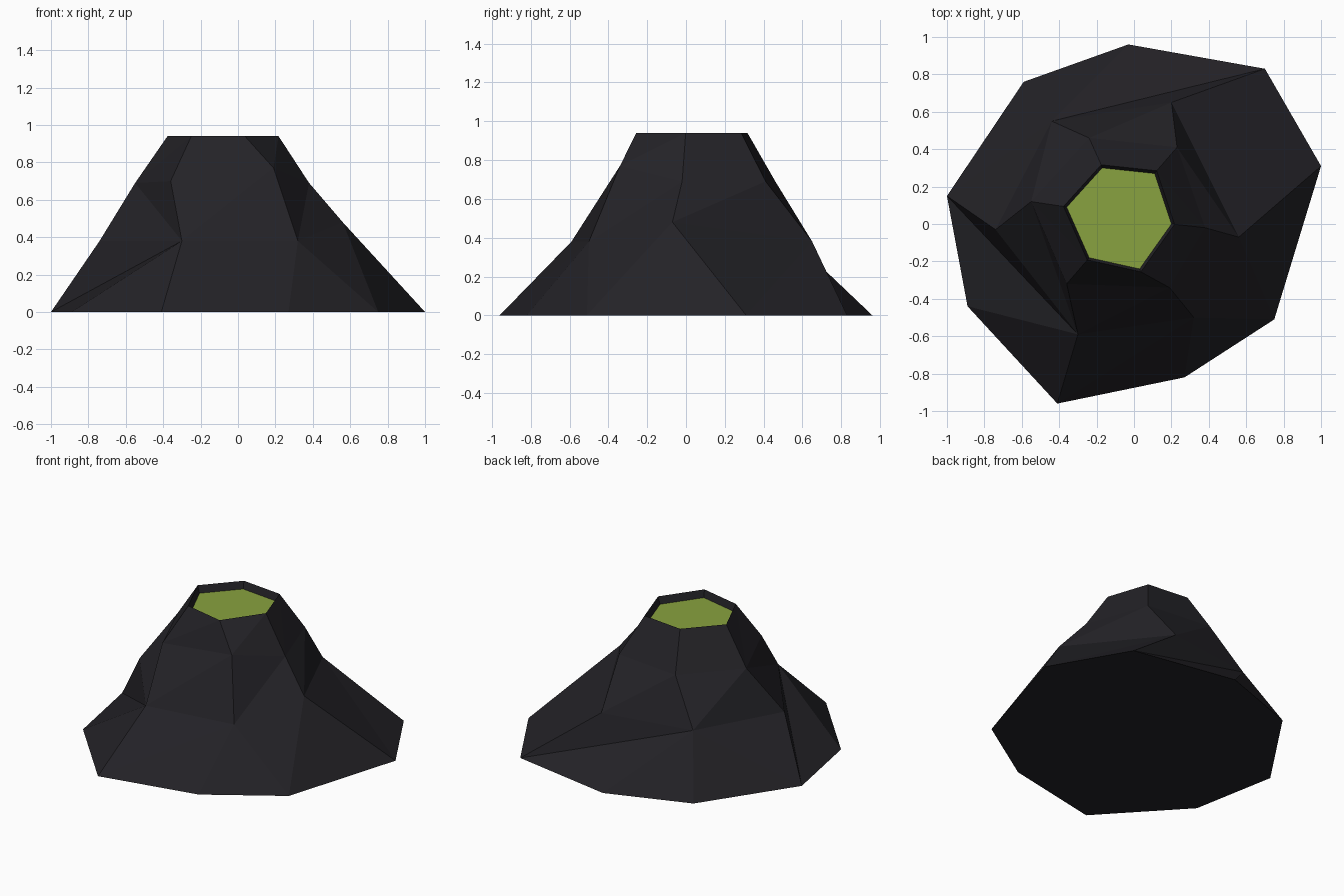
import bpy, bmesh

if "Cube" in bpy.data.objects:
    bpy.data.objects.remove(bpy.data.objects["Cube"])


def make_object(name, bm, color):
    bmesh.ops.recalc_face_normals(bm, faces=bm.faces)
    mesh = bpy.data.meshes.new(name)
    bm.to_mesh(mesh)
    bm.free()
    mat = bpy.data.materials.new(name + "_colour")
    mat.diffuse_color = color
    mat.use_nodes = True
    mat.node_tree.nodes["Principled BSDF"].inputs["Base Color"].default_value = mat.diffuse_color
    mesh.materials.append(mat)
    obj = bpy.data.objects.new(name, mesh)
    bpy.context.collection.objects.link(obj)
    return obj


def ring(bm, points):
    return [bm.verts.new(p) for p in points]


def bridge(bm, upper, lower, flipped=()):
    # Triangulated band; quads listed in flipped use the other diagonal
    n = len(upper)
    for i in range(n):
        a, b, c, d = upper[i], upper[(i + 1) % n], lower[(i + 1) % n], lower[i]
        if i in flipped:
            a, b, c, d = b, c, d, a
        bm.faces.new((a, b, c))
        bm.faces.new((a, c, d))


# Cross-sections, clockwise from the back left
crater = [(-.17, .30), (.11, .27), (.20, 0), (.03, -.24), (-.24, -.18), (-.36, .09)]
cx, cy = -.08, .025
rim = [(cx + (x - cx) * 1.06, cy + (y - cy) * 1.06, .94) for x, y in crater]
floor = [(x, y, .89) for x, y in crater]
shoulder = [(-.24, .46, .69), (.23, .41, .69), (.38, -.02, .69),
            (.19, -.34, .77), (-.36, -.32, .70), (-.55, .12, .69)]
slope = [(-.44, .55, .39), (.20, .65, .38), (.56, -.07, .48),
         (.32, -.50, .38), (-.30, -.59, .38), (-.74, -.03, .38)]
base = [(-.59, .76, 0), (-.03, .96, 0), (.70, .83, 0), (1, .31, 0), (.75, -.51, 0),
        (.27, -.82, 0), (-.41, -.96, 0), (-.89, -.44, 0), (-1, .15, 0)]

# Mountain: open crater, stepped slopes, nine-sided foot
bm = bmesh.new()
f, r, sh, sl, b = (ring(bm, p) for p in (floor, rim, shoulder, slope, base))
bridge(bm, f, r)
bridge(bm, r, sh)
bridge(bm, sh, sl, flipped=(4,))
# Fan each slope corner down to its share of the base corners
ends = [2, 3, 4, 6, 8, 8]
for i, end in enumerate(ends):
    k = ends[i - 1]
    while k != end:
        nxt = (k + 1) % 9
        bm.faces.new((sl[i], b[k], b[nxt]))
        k = nxt
    bm.faces.new((sl[i], b[end], sl[(i + 1) % 6]))
bm.faces.new(b)
make_object("mountain", bm, (.017, .016, .020, 1))

# Lava pool closing the crater
bm = bmesh.new()
bm.faces.new(ring(bm, reversed(floor)))
make_object("lava_pool", bm, (.25, .36, .05, 1))
